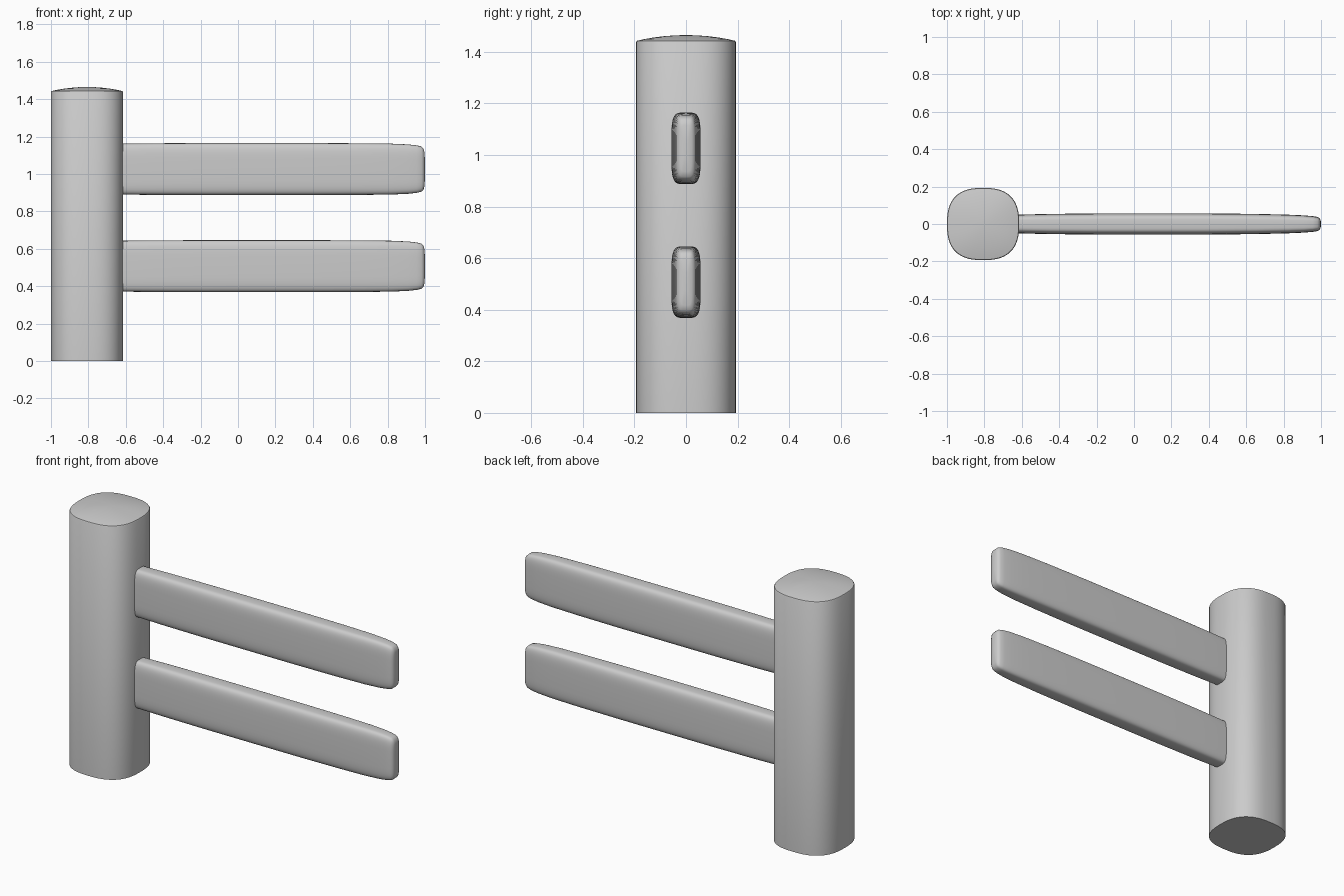
import bpy, bmesh, math

if "Cube" in bpy.data.objects:
    bpy.data.objects.remove(bpy.data.objects["Cube"])


def superellipse(a, b, n, count):
    """Rounded-square outline with half sizes a, b."""
    pts = []
    for i in range(count):
        t = 2 * math.pi * i / count
        c, s = math.cos(t), math.sin(t)
        pts.append((a * math.copysign(abs(c) ** (2 / n), c),
                    b * math.copysign(abs(s) ** (2 / n), s)))
    return pts


def loft(name, rings, angle):
    """Skin a list of rings and cap both ends."""
    bm = bmesh.new()
    loops = [[bm.verts.new(p) for p in ring] for ring in rings]
    n = len(loops[0])
    for lo, hi in zip(loops, loops[1:]):
        for i in range(n):
            j = (i + 1) % n
            bm.faces.new((lo[i], lo[j], hi[j], hi[i]))
    bm.faces.new(loops[0][::-1])
    bm.faces.new(loops[-1])
    bmesh.ops.recalc_face_normals(bm, faces=bm.faces)
    me = bpy.data.meshes.new(name)
    bm.to_mesh(me)
    bm.free()
    ob = bpy.data.objects.new(name, me)
    bpy.context.collection.objects.link(ob)
    bpy.context.view_layer.objects.active = ob
    ob.select_set(True)
    bpy.ops.object.shade_smooth_by_angle(angle=math.radians(angle))
    ob.select_set(False)
    return ob


# Post: rounded-square column with a shallow domed top
POST_X, POST_R = -0.807, 0.193
outline = superellipse(POST_R, POST_R, 2.6, 64)
levels = [(1.0, 0.0), (1.0, 1.438), (0.985, 1.443)]
levels += [(s, 1.465 - 0.022 * s * s) for s in (0.85, 0.65, 0.45, 0.25, 0.08)]
loft("post", [[(POST_X + x * s, y * s, z) for x, y in outline]
              for s, z in levels], 40)

# Rails: slim rounded bars, slightly slimmer at both ends, seated in the post
RAIL_X, HALF_LEN = 0.1, 0.9
section = superellipse(1.0, 1.0, 4.5, 48)
# distance from middle, half thickness, half height
end_profile = [(0.0, 0.057, 0.139), (0.3, 0.0565, 0.139), (0.55, 0.054, 0.138),
               (0.72, 0.050, 0.136), (0.81, 0.046, 0.132), (0.855, 0.042, 0.127),
               (0.88, 0.038, 0.121), (0.892, 0.032, 0.110), (0.897, 0.022, 0.09),
               (HALF_LEN, 0.008, 0.04)]
stations = [(-d, t, h) for d, t, h in end_profile[:0:-1]] + end_profile
for name, zc in (("lower_rail", 0.507), ("upper_rail", 1.026)):
    loft(name, [[(RAIL_X + d, y * t, zc + z * h) for y, z in section]
                for d, t, h in stations], 60)
